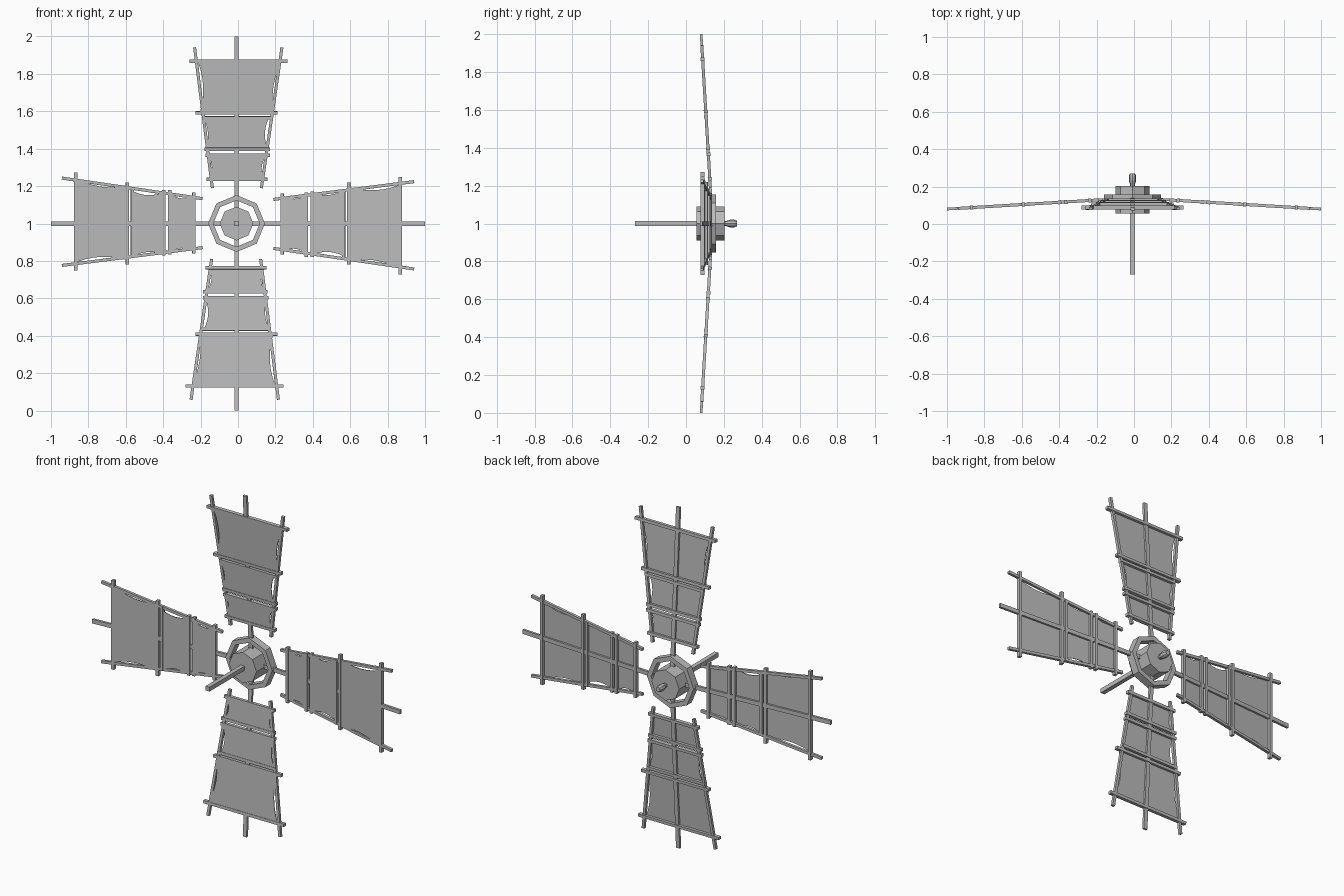
import bpy
import bmesh
import math
from mathutils import Matrix, Vector

if "Cube" in bpy.data.objects:
    bpy.data.objects.remove(bpy.data.objects["Cube"], do_unlink=True)

grey = bpy.data.materials.new("plain grey")
grey.use_nodes = True
grey.diffuse_color = (0.5, 0.5, 0.5, 1)
grey.node_tree.nodes["Principled BSDF"].inputs["Base Color"].default_value = (0.5, 0.5, 0.5, 1)

HUB_X = -0.008
HUB = Matrix.Translation((HUB_X, 0, 1))


def finish(name, bm, matrix, smooth=False):
    bmesh.ops.recalc_face_normals(bm, faces=bm.faces)
    mesh = bpy.data.meshes.new(name)
    bm.to_mesh(mesh)
    bm.free()
    for f in mesh.polygons:
        f.use_smooth = smooth
    mesh.materials.append(grey)
    ob = bpy.data.objects.new(name, mesh)
    bpy.context.collection.objects.link(ob)
    ob.matrix_world = matrix
    return ob


def beam(bm, p, q, width, depth):
    """Box between two (across, along) points in the blade plane."""
    a, b = Vector((p[0], 0, p[1])), Vector((q[0], 0, q[1]))
    d = b - a
    m = (Matrix.Translation((a + b) / 2)
         @ Matrix.Rotation(math.atan2(d.x, d.z), 4, 'Y')
         @ Matrix.Diagonal((width, depth, d.length, 1)))
    bmesh.ops.create_cube(bm, size=1, matrix=m)


def lathe(name, profile, sides, closed=False, turn=0.0):
    """Revolve (radius, y) points about the shaft axis."""
    bm = bmesh.new()
    rings = []
    for r, y in profile:
        angles = [turn + 2 * math.pi * i / sides for i in range(sides)]
        rings.append([bm.verts.new((r * math.cos(a), y, r * math.sin(a))) for a in angles])
    pairs = list(zip(rings, rings[1:]))
    if closed:
        pairs.append((rings[-1], rings[0]))
    else:
        bm.faces.new(rings[0])
        bm.faces.new(rings[-1])
    for lo, hi in pairs:
        for i in range(sides):
            j = (i + 1) % sides
            bm.faces.new((lo[i], lo[j], hi[j], hi[i]))
    return finish(name, bm, HUB)


def sail_panel(bm, bottom, top, left, right, sag):
    """Cloth with hollow sides; left and right give (bottom, top) widths."""
    n, rows = 6, []
    for i in range(n + 1):
        v = i / n
        pull = 4 * v * (1 - v) * sag
        lo = left[0] + (left[1] - left[0]) * v + pull
        hi = right[0] + (right[1] - right[0]) * v - pull
        z = bottom + (top - bottom) * v
        rows.append([bm.verts.new((lo + (hi - lo) * k / n, -0.006, z)) for k in range(n + 1)])
    for a, b in zip(rows, rows[1:]):
        for k in range(n):
            bm.faces.new((a[k], a[k + 1], b[k + 1], b[k]))


# Hub, ring and shaft
lathe("hub_drum", [(0.09, 0.055), (0.09, 0.203)], 8)
lathe("hub_ring", [(0.152, 0.112), (0.152, 0.158), (0.124, 0.158), (0.124, 0.112)], 8, closed=True)
lathe("shaft", [(0.018, -0.27), (0.018, 0.1)], 4, turn=math.pi / 4)
lathe("shaft_end", [(0.012, 0.19), (0.013, 0.21), (0.02, 0.232), (0.02, 0.255), (0.014, 0.27)], 8)

# Cross bars: distance from hub, left end, right end
BARS = [(0.87, -0.25, 0.272), (0.593, -0.22, 0.22), (0.566, -0.18, 0.195),
        (0.398, -0.17, 0.18), (0.366, -0.165, 0.178), (0.237, -0.16, 0.165)]
# Sails: bottom, top, left widths, right widths, side hollow
SAILS = [(0.598, 0.867, (-0.195, -0.207), (0.2, 0.24), 0.023),
         (0.402, 0.562, (-0.165, -0.175), (0.167, 0.172), 0.018),
         (0.241, 0.362, (-0.15, -0.15), (0.148, 0.157), 0.018)]

# Four blades, each leaning toward the front
for i, side in enumerate(("top", "left", "bottom", "right")):
    centre_x = 0 if i % 2 else HUB_X
    place = (Matrix.Translation((centre_x, 0.14, 1))
             @ Matrix.Rotation(i * math.pi / 2, 4, 'Y')
             @ Matrix.Rotation(0.06, 4, 'X'))

    bm = bmesh.new()
    beam(bm, (0, 0.05), (0, 1.0015), 0.024, 0.014)
    finish(side + "_arm", bm, place)

    bm = bmesh.new()
    beam(bm, (-0.129, 0.19), (-0.224, 0.943), 0.016, 0.016)
    beam(bm, (0.133, 0.19), (0.243, 0.943), 0.016, 0.016)
    for along, lo, hi in BARS:
        beam(bm, (lo, along), (hi, along), 0.017, 0.021)
    finish(side + "_frame", bm, place)

    bm = bmesh.new()
    for panel in SAILS:
        sail_panel(bm, *panel)
    cloth = finish(side + "_sails", bm, place, smooth=False)
    thick = cloth.modifiers.new("cloth thickness", 'SOLIDIFY')
    thick.thickness = 0.004
    thick.offset = 0
